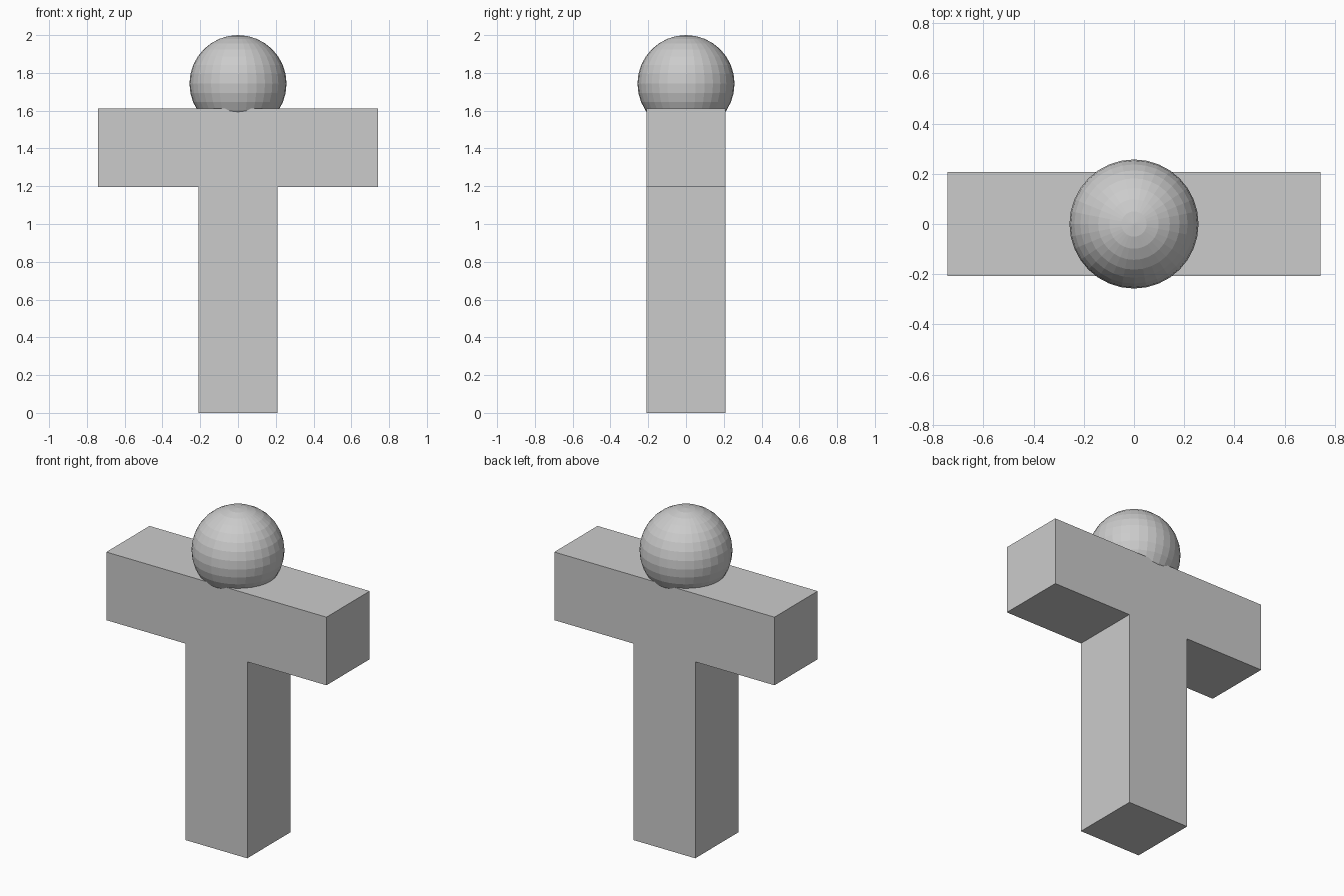
import bpy
import bmesh

cube = bpy.data.objects.get("Cube")
if cube:
    bpy.data.objects.remove(cube, do_unlink=True)

HALF = 0.208          # half thickness of post and arms
ARM = 0.742           # half span of the arms
ARM_LOW, ARM_TOP = 1.197, 1.612
HEAD_R = 0.257

grey = bpy.data.materials.new("plain grey")
grey.use_nodes = True
colour = (0.6, 0.6, 0.6, 1)
grey.diffuse_color = colour
grey.node_tree.nodes["Principled BSDF"].inputs["Base Color"].default_value = colour


def add_object(name, bm):
    mesh = bpy.data.meshes.new(name)
    bmesh.ops.recalc_face_normals(bm, faces=bm.faces)
    bm.to_mesh(mesh)
    bm.free()
    mesh.materials.append(grey)
    obj = bpy.data.objects.new(name, mesh)
    bpy.context.collection.objects.link(obj)
    return obj


# Body: T-shaped profile, mirrored about the middle and extruded front to back
right_half = [(HALF, 0), (HALF, ARM_LOW), (ARM, ARM_LOW), (ARM, ARM_TOP)]
outline = right_half + [(-x, z) for x, z in reversed(right_half)]
bm = bmesh.new()
front = bm.faces.new([bm.verts.new((x, -HALF, z)) for x, z in outline])
back = bmesh.ops.extrude_face_region(bm, geom=[front], use_keep_orig=True)
bmesh.ops.translate(bm, vec=(0, 2 * HALF, 0),
                    verts=[v for v in back["geom"] if isinstance(v, bmesh.types.BMVert)])
add_object("body_with_arms", bm)

# Head: flat-shaded ball sunk into the top of the body
bm = bmesh.new()
bmesh.ops.create_uvsphere(bm, u_segments=32, v_segments=16, radius=HEAD_R)
head = add_object("head", bm)
head.location.z = 2 - HEAD_R
